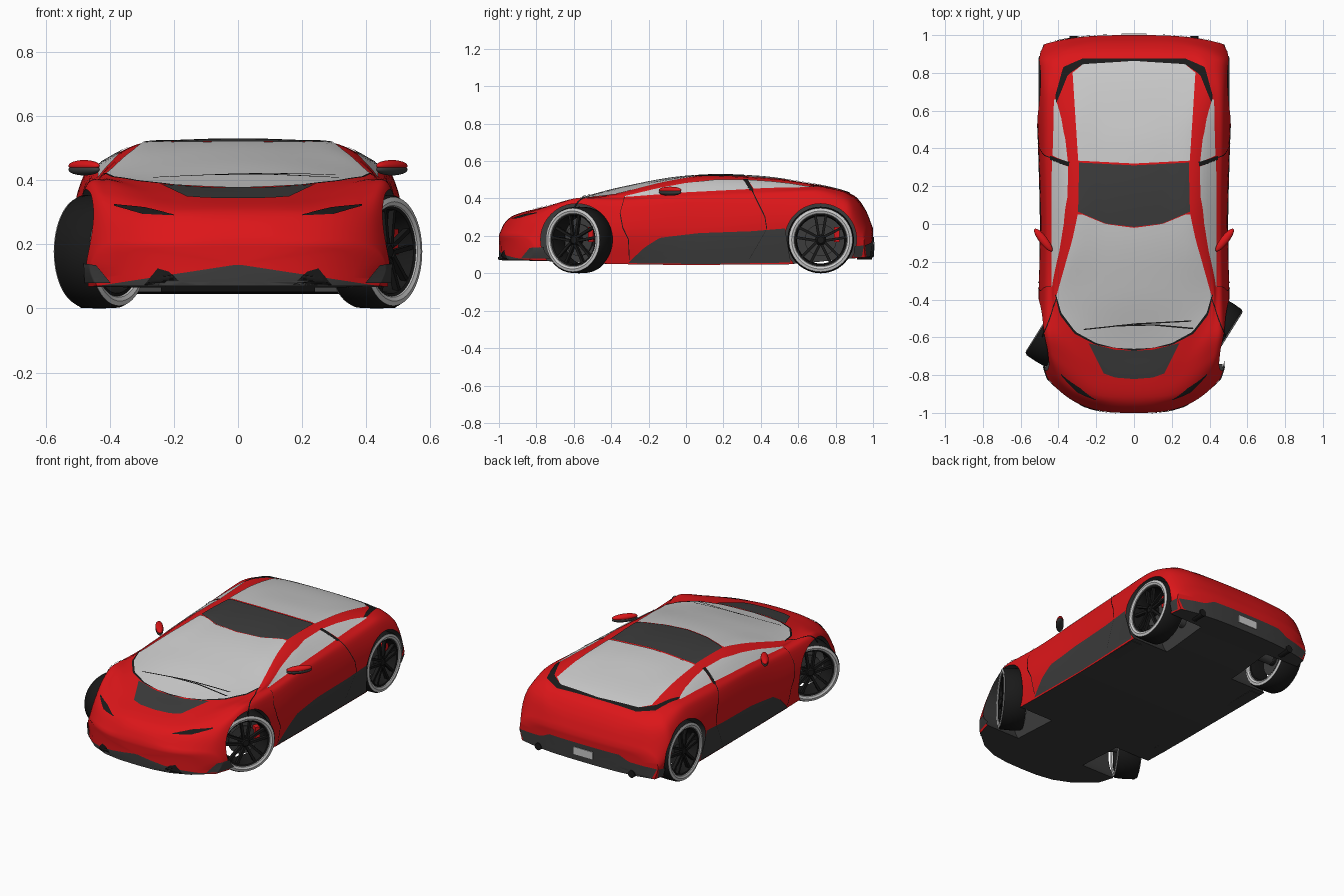
import bpy, bmesh, math
from mathutils import Vector, Matrix
from mathutils.bvhtree import BVHTree

if "Cube" in bpy.data.objects:
    bpy.data.objects.remove(bpy.data.objects["Cube"])

def material(name, c):
    m = bpy.data.materials.new(name)
    m.diffuse_color = (*c, 1)
    m.use_nodes = True
    m.node_tree.nodes["Principled BSDF"].inputs["Base Color"].default_value = m.diffuse_color
    return m

RED = material("red_paint", (0.72, 0.008, 0.01))
DARK = material("dark_trim", (0.045, 0.045, 0.045))
BLACK = material("black", (0.01, 0.01, 0.01))

def make(name, bm, mats=(), angle=35, matrix=None):
    me = bpy.data.meshes.new(name)
    bm.to_mesh(me)
    bm.free()
    ob = bpy.data.objects.new(name, me)
    bpy.context.collection.objects.link(ob)
    for m in mats:
        me.materials.append(m)
    if matrix:
        ob.matrix_world = matrix
    smooth(ob, angle)
    return ob

def smooth(ob, angle=35):
    bpy.ops.object.select_all(action='DESELECT')
    ob.select_set(True)
    bpy.context.view_layer.objects.active = ob
    bpy.ops.object.shade_smooth_by_angle(angle=math.radians(angle))

# Body outline curves along the length: (y, value)
CURVES = dict(
    zb=[(-1, .07), (-.75, .065), (-.4, .05), (0, .045), (.55, .05), (.9, .08), (1, .085)],
    xb=[(-1, .44), (-.85, .475), (0, .475), (.8, .485), (1, .455)],
    xs=[(-1, .46), (-.9, .49), (-.7, .505), (-.4, .505), (0, .495), (.4, .505), (.7, .515), (.92, .51), (1, .475)],
    z2=[(-1, .13), (-.7, .21), (0, .22), (.7, .27), (.9, .25), (1, .16)],
    x3=[(-1, .43), (-.6, .475), (0, .472), (.5, .48), (.9, .475), (1, .445)],
    z3=[(-1, .18), (-.93, .26), (-.8, .345), (-.65, .382), (-.3, .37), (0, .38), (.4, .40), (.7, .42), (.9, .37), (1, .21)],
    x4=[(-1, .36), (-.6, .415), (-.35, .435), (.4, .43), (.7, .42), (1, .36)],
    z4=[(-1, .2), (-.93, .29), (-.8, .358), (-.62, .402), (-.35, .405), (0, .43), (.4, .45), (.7, .457), (.85, .435), (.94, .37), (1, .235)],
    x5=[(-1, .2), (-.8, .24), (-.6, .34), (-.4, .40), (-.1, .335), (.1, .315), (.5, .33), (.8, .34), (1, .2)],
    z5=[(-1, .205), (-.93, .3), (-.8, .345), (-.6, .395), (-.4, .418), (-.1, .487), (.1, .512), (.5, .497), (.8, .45), (.9, .412), (.96, .34), (1, .24)],
    zc=[(-1, .205), (-.97, .27), (-.92, .31), (-.8, .345), (-.66, .375), (-.35, .457), (0, .518), (.18, .527), (.4, .517), (.6, .49), (.8, .452), (.9, .415), (.96, .34), (1, .24)])

def interp(k, y):
    # smooth curve through the knots without overshoot
    s = [(b[1] - a[1]) / (b[0] - a[0]) for a, b in zip(k, k[1:])]
    t = [s[0]] + [2 * a * b / (a + b) if a * b > 0 else 0 for a, b in zip(s, s[1:])] + [s[-1]]
    i = max(j for j in range(len(k) - 1) if j == 0 or k[j][0] <= y)
    h = k[i + 1][0] - k[i][0]
    u = (y - k[i][0]) / h
    return ((2*u**3 - 3*u*u + 1) * k[i][1] + (u**3 - 2*u*u + u) * h * t[i]
            + (3*u*u - 2*u**3) * k[i + 1][1] + (u**3 - u*u) * h * t[i + 1])

def ring(y, scale=1):
    v = {n: interp(k, y) for n, k in CURVES.items()}
    z6 = v['zc'] - .25 * (v['zc'] - v['z5'])
    P = [(v['xb'], v['zb']), (v['xb'], v['zb']), (v['xs'], v['z2']), (v['x3'], v['z3']), (v['x4'], v['z4']),
         (v['x5'], v['z5']), (v['x5'] / 2, z6), (0, v['zc']), (-v['x5'] / 2, z6)]
    P = [Vector(p) for p in P]
    half = [Vector((v['xb'] * i / 4, v['zb'])) for i in range(4)]
    for a, b, c, d in zip(P, P[1:], P[2:], P[3:]):
        for i in range(6):
            u = i / 6
            half.append(.5 * (2*b + (c - a)*u + (2*a - 5*b + 4*c - d)*u*u + (3*b - a - 3*c + d)*u**3))
    half.append(P[7])
    pts = half + [Vector((-p.x, p.y)) for p in reversed(half[1:-1])]
    mid = (v['zb'] + v['zc']) / 2
    wf, wr = max(0, (-.4 - y) / .6), max(0, (y - .5) / .5)
    out = []
    for p in pts:
        x, z = p.x * scale, mid + (p.y - mid) * scale
        out.append((x, y + (1.9 * wf - .45 * wr) * abs(x)**3, z))
    return out

# Body shell lofted from nose to tail
N = 70
ys = [.35 * t + .65 * math.sin(t * math.pi / 2) for t in (2 * i / N - 1 for i in range(N + 1))]
caps = (.8, .6, .4, .2, .03)
rings = [ring(-1, s) for s in reversed(caps)] + [ring(y) for y in ys] + [ring(1, s) for s in caps]
bm = bmesh.new()
rows = [[bm.verts.new(p) for p in r] for r in rings]
n = len(rows[0])
for a, b in zip(rows, rows[1:]):
    for j in range(n):
        f = bm.faces.new((a[j], a[(j + 1) % n], b[(j + 1) % n], b[j]))
        f.material_index = int(j < 4 or j >= n - 4)
bm.faces.new(rows[0])
bm.faces.new(rows[-1])
bmesh.ops.recalc_face_normals(bm, faces=bm.faces)
BVH = BVHTree.FromBMesh(bm)
body = make("body", bm, (RED, DARK))

# Wheel wells cut out of the body
for y in (-.585, .72):
    for s in (-1, 1):
        bm = bmesh.new()
        bmesh.ops.create_cone(bm, cap_ends=True, segments=64, radius1=.192, radius2=.192, depth=.4,
                              matrix=Matrix.Translation((s * .44, y, .18)) @ Matrix.Rotation(math.pi / 2, 4, 'Y'))
        for f in bm.faces:
            f.material_index = 1
        cut = make("wheel_well_cutter", bm, (RED, DARK))
        cut.hide_render = True
        mod = body.modifiers.new("well", 'BOOLEAN')
        mod.operation, mod.solver, mod.object = 'DIFFERENCE', 'EXACT', cut
        bpy.context.view_layer.objects.active = body
        bpy.ops.object.modifier_apply(modifier="well")
        bpy.data.objects.remove(cut)
smooth(body, 40)

# Panels projected onto the body between two outline curves
CAST = dict(top=lambda a, b: ((a, b, 1.4), (0, 0, -1)), side=lambda a, b: ((1.5, a, b), (-1, 0, 0)),
            front=lambda a, b: ((a, -2, b), (0, 1, 0)), back=lambda a, b: ((a, 2, b), (0, -1, 0)))

def resample(pts, n):
    pts = [Vector(p) for p in pts]
    d = [0]
    for a, b in zip(pts, pts[1:]):
        d.append(d[-1] + (b - a).length)
    out = []
    for i in range(n + 1):
        t = d[-1] * i / n
        k = max(j for j in range(len(d) - 1) if d[j] <= t + 1e-9)
        out.append(pts[k].lerp(pts[k + 1], (t - d[k]) / (d[k + 1] - d[k])))
    return out

def sym(*pts):
    return list(pts) + [(-x, y) for x, y in reversed(pts) if x]

def patch(name, A, B, view, mat=None, mirror=False, off=.004, n=48, m=14):
    bm = bmesh.new()
    grid = []
    for a, b in zip(resample(A, n), resample(B, n)):
        row = []
        for i in range(m + 1):
            o, d = map(Vector, CAST[view](*a.lerp(b, i / m)))
            p, nor = BVH.ray_cast(o, d)[:2]
            if p is None:
                p, nor = BVH.find_nearest(o + d)[:2]
            row.append(bm.verts.new(p + nor * off))
        grid.append(row)
    for a, b in zip(grid, grid[1:]):
        for i in range(m):
            bm.faces.new((a[i], b[i], b[i + 1], a[i + 1]))
    bmesh.ops.remove_doubles(bm, verts=bm.verts, dist=1e-5)
    bmesh.ops.recalc_face_normals(bm, faces=bm.faces)
    ob = make(name, bm, (mat,) if mat else ())
    if mirror:
        ob.modifiers.new("mirror", 'MIRROR')

def line(name, pts, view, w=.004, mirror=True, off=.005):
    patch(name, pts, [(a + w, b + w) for a, b in pts], view, BLACK, mirror, off, 40, 1)

# Glass and roof
ws_front = sym((-.41, -.38), (-.385, -.47), (-.31, -.57), (-.2, -.63), (-.1, -.655), (0, -.66))
patch("windscreen_seal", sym((-.418, -.37), (-.393, -.48), (-.315, -.58), (-.2, -.64), (0, -.67)), ws_front, 'top', BLACK, m=2)
patch("windscreen", ws_front, sym((-.41, -.38), (-.37, -.24), (-.325, -.08), (-.295, .06), (-.15, 0), (0, -.02)), 'top')
patch("roof_panel", sym((-.295, .065), (-.15, .003), (0, -.015)), sym((-.29, .325), (0, .31)), 'top', DARK)
patch("rear_window", sym((-.295, .335), (0, .32)), sym((-.325, .8), (-.27, .845), (0, .862)), 'top')
patch("rear_window_lip", sym((-.41, .64), (-.35, .79), (-.27, .845), (0, .862)),
      sym((-.415, .68), (-.375, .83), (-.27, .875), (0, .875)), 'top', BLACK, m=4)
patch("cowl_panel", sym((-.24, -.63), (-.1, -.665), (0, -.67)), sym((-.16, -.79), (-.1, -.812), (0, -.82)), 'top', DARK)
patch("door_window", [(-.33, .405), (0, .43), (.34, .447)],
      [(-.33, .41), (-.15, .452), (0, .48), (.15, .497), (.305, .498)], 'side', None, True)
patch("quarter_window", [(.362, .45), (.5, .455), (.66, .457)],
      [(.33, .497), (.45, .489), (.56, .477), (.66, .46)], 'side', None, True)
patch("window_pillar", [(.34, .44), (.362, .44)], [(.305, .5), (.33, .5)], 'side', BLACK, True)

# Trim, lamps, seams
patch("side_sill", [(-.31, .055), (.1, .05), (.56, .058)],
      [(-.29, .075), (-.22, .14), (-.14, .19), (.07, .215), (.35, .225), (.53, .24)], 'side', DARK, True)
patch("headlight", [(.2, .288), (.3, .293), (.385, .318)], [(.2, .291), (.29, .313), (.385, .323)], 'front', BLACK, True)
patch("front_corner_trim", [(.395, .08), (.475, .08)], [(.44, .135), (.478, .14)], 'front', DARK, True)
patch("front_intake", [(.17, .074), (.29, .074)], [(.215, .115), (.25, .125)], 'front', BLACK, True)
patch("front_splitter", sym((-.24, .073), (0, .073)), sym((-.22, .086), (0, .086)), 'front', DARK)
patch("rear_bumper", sym((-.44, .09), (0, .088)), sym((-.47, .15), (-.3, .165), (-.24, .195), (0, .195)), 'back', DARK)
patch("rear_bumper_side", [(.895, .088), (.94, .09)], [(.9, .145), (.95, .15)], 'side', DARK, True)
line("door_seam_front", [(-.33, .405), (-.355, .32), (-.34, .24), (-.31, .18), (-.305, .07)], 'side')
line("door_seam_rear", [(.35, .44), (.42, .3), (.43, .235), (.34, .08)], 'side')
line("bonnet_seam", [(.41, -.4), (.46, -.55), (.48, -.6)], 'top')
line("wiper_long", [(-.27, -.56), (0, -.53), (.3, -.515)], 'top', .007, False, .01)
line("wiper_short", [(-.1, -.54), (.1, -.535), (.31, -.555)], 'top', .007, False, .01)

def box(name, loc, size, mat=None):
    bm = bmesh.new()
    bmesh.ops.create_cube(bm, size=1, matrix=Matrix.Translation(loc) @ Matrix.Diagonal((*size, 1)))
    return make(name, bm, (mat,) if mat else ())

box("number_plate", (0, 1.0, .145), (.13, .016, .045))
box("sill_skirt", (.44, .12, .058), (.07, .86, .022), DARK).modifiers.new("mirror", 'MIRROR')

# Mirrors and exhausts
for s, side in ((1, "right"), (-1, "left")):
    for part, dz, mat in (("cap", .445, RED), ("base", .433, DARK)):
        bm = bmesh.new()
        bmesh.ops.create_uvsphere(bm, u_segments=24, v_segments=12, radius=1)
        make(f"{side}_mirror_{part}", bm, (mat,), matrix=Matrix.Translation((s * .48, -.085, dz))
             @ Matrix.Rotation(s * math.radians(-38), 4, 'Z') @ Matrix.Diagonal((.022, .075, .018, 1)))
    bm = bmesh.new()
    bmesh.ops.create_cone(bm, cap_ends=True, segments=24, radius1=.022, radius2=.022, depth=.08)
    make(f"{side}_exhaust", bm, (BLACK,), matrix=Matrix.Translation((s * .32, .955, .095)) @ Matrix.Rotation(math.pi / 2, 4, 'X'))

# Wheels: axle along local x, outer face at +x
def lathe(name, prof, M, mat=None, closed=True, seg=56):
    bm = bmesh.new()
    R = [[bm.verts.new((x, r * math.cos(2 * math.pi * i / seg), r * math.sin(2 * math.pi * i / seg))) for x, r in prof]
         for i in range(seg)]
    k = len(prof)
    for i in range(seg):
        a, b = R[i], R[(i + 1) % seg]
        for j in range(k if closed else k - 1):
            bm.faces.new((a[j], a[(j + 1) % k], b[(j + 1) % k], b[j]))
    bmesh.ops.recalc_face_normals(bm, faces=bm.faces)
    make(name, bm, (mat,) if mat else (), matrix=M)

def wheel(name, x, y, rot):
    M = Matrix.Translation((x, y, .178)) @ Matrix.Rotation(math.radians(rot), 4, 'Z')
    lathe(name + "_tyre", [(-.066, .168), (-.055, .176), (0, .178), (.055, .176), (.066, .168), (.06, .15), (-.06, .15)], M, BLACK)
    for s in (1, -1):
        lathe(name + "_sidewall", [(s * .055, .138), (s * .066, .143), (s * .071, .155), (s * .067, .17), (s * .055, .165)], M)
    lathe(name + "_rim", [(-.06, .14), (.062, .14), (.058, .132), (.03, .126), (-.06, .13)], M, BLACK)
    lathe(name + "_brake_disc", [(-.005, .02), (-.005, .085), (.008, .085), (.008, .02)], M, DARK)
    lathe(name + "_hub", [(-.03, .001), (-.03, .03), (.045, .03), (.056, .018), (.056, .001)], M, BLACK, False, 24)
    lathe(name + "_axle", [(-.2, .001), (-.2, .03), (-.02, .03), (-.02, .001)], M, DARK, False, 20)
    bm = bmesh.new()
    for k in range(5):
        for s in (-1, 1):
            bmesh.ops.create_cube(bm, size=1, matrix=Matrix.Rotation(k * math.tau / 5, 4, 'X')
                                  @ Matrix.Translation((.046, s * .02, .08)) @ Matrix.Rotation(-s * .16, 4, 'X')
                                  @ Matrix.Diagonal((.02, .014, .115, 1)))
    make(name + "_spokes", bm, (BLACK,), matrix=M)
    bm = bmesh.new()
    bmesh.ops.create_cube(bm, size=1, matrix=Matrix.Translation((.003, .085 if x > 0 else -.085, .03)) @ Matrix.Diagonal((.04, .03, .08, 1)))
    make(name + "_caliper", bm, (RED,), matrix=M)

wheel("front_right", .428, -.57, -32)
wheel("front_left", -.428, -.575, 148)
wheel("rear_right", .435, .72, 0)
wheel("rear_left", -.435, .72, 180)
